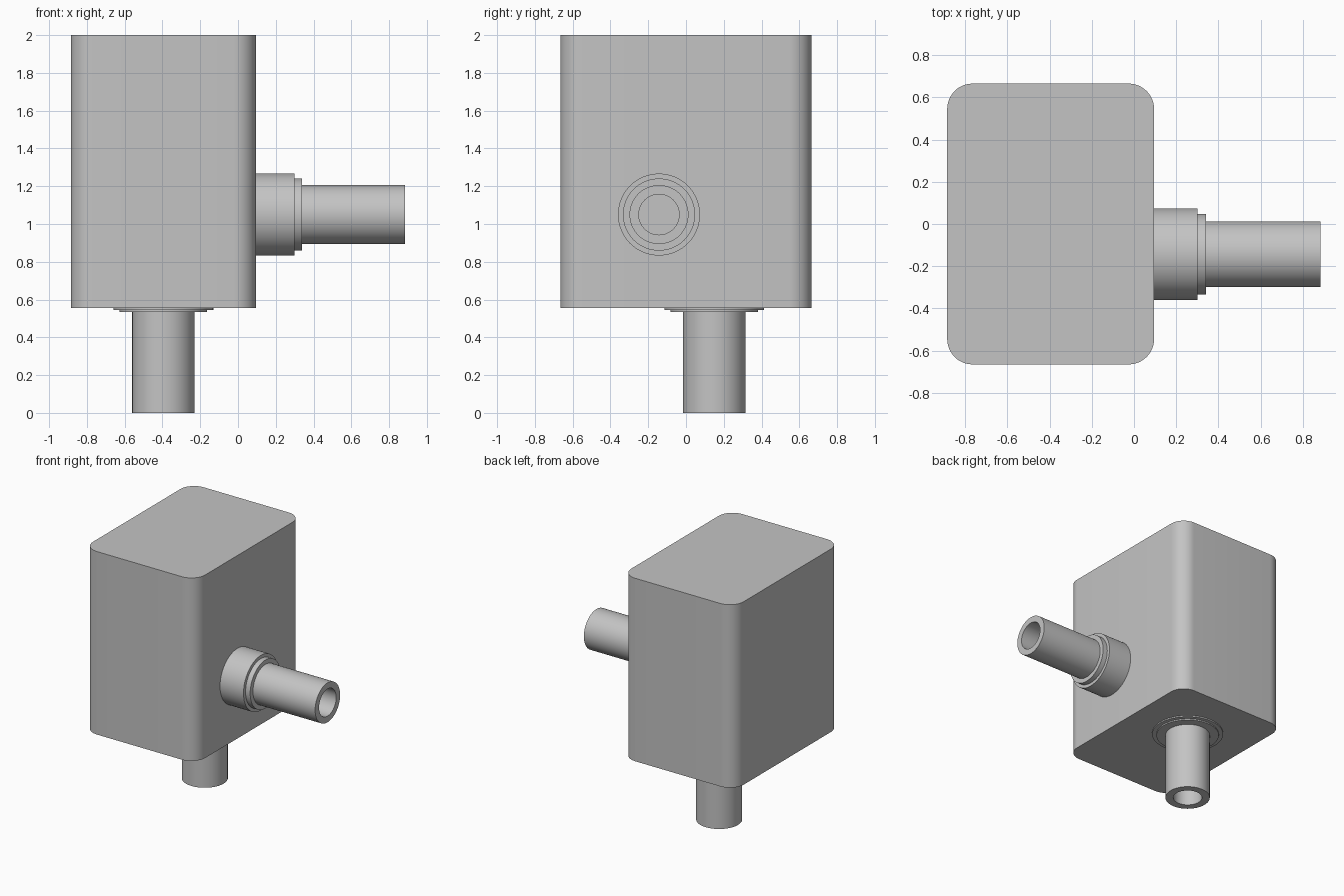
import bpy, bmesh, math
from mathutils import Matrix, Vector

default = bpy.data.objects.get("Cube")
if default:
    bpy.data.objects.remove(default, do_unlink=True)

grey = bpy.data.materials.new("plain grey")
grey.use_nodes = True
colour = (0.55, 0.55, 0.55, 1)
grey.diffuse_color = colour
grey.node_tree.nodes["Principled BSDF"].inputs["Base Color"].default_value = colour


def finish(name, bm, matrix=Matrix()):
    bmesh.ops.recalc_face_normals(bm, faces=bm.faces)
    mesh = bpy.data.meshes.new(name)
    bm.to_mesh(mesh)
    bm.free()
    mesh.materials.append(grey)
    obj = bpy.data.objects.new(name, mesh)
    obj.matrix_world = matrix
    bpy.context.collection.objects.link(obj)
    bpy.ops.object.select_all(action='DESELECT')
    obj.select_set(True)
    bpy.context.view_layer.objects.active = obj
    bpy.ops.object.shade_smooth_by_angle(angle=math.radians(30))
    return obj


def lathe(name, profile, matrix, segments=64):
    """Spin a (radius, height) profile about its local z axis."""
    bm = bmesh.new()
    verts = [bm.verts.new((r, 0, h)) for r, h in profile]
    edges = [bm.edges.new(pair) for pair in zip(verts, verts[1:])]
    bmesh.ops.spin(bm, geom=verts + edges, cent=(0, 0, 0), axis=(0, 0, 1),
                   angle=math.tau, steps=segments)
    bmesh.ops.remove_doubles(bm, verts=bm.verts, dist=0.0001)
    return finish(name, bm, matrix)


def stepped_pipe(name, matrix, collar, step, pipe, bore):
    """Collar, step and pipe are (radius, end height) pairs; the bore is blind."""
    profile = [(0, 0), (collar[0], 0), collar,
               (step[0], collar[1]), step,
               (pipe[0], step[1]), pipe,
               (bore, pipe[1]), (bore, 0.01), (0, 0.01)]
    return lathe(name, profile, matrix)


# Box body with rounded upright edges
bm = bmesh.new()
bmesh.ops.create_cube(bm, size=1)
bmesh.ops.scale(bm, vec=(0.98, 1.33, 1.445), verts=bm.verts)
upright = [e for e in bm.edges
           if abs(e.verts[0].co.z - e.verts[1].co.z) > 1]
bmesh.ops.bevel(bm, geom=upright, offset=0.12, segments=12, profile=0.5,
                affect='EDGES')
finish("box_body", bm, Matrix.Translation((-0.395, 0, 1.2775)))

# Side outlet pointing to +x
side = Matrix.Translation((0.09, -0.143, 1.05)) @ Matrix.Rotation(math.pi / 2, 4, 'Y')
stepped_pipe("side_pipe", side, (0.217, 0.21), (0.191, 0.25), (0.156, 0.793), 0.107)

# Bottom outlet pointing down
bottom = Matrix.Translation((-0.395, 0.15, 0.56)) @ Matrix.Rotation(math.pi, 4, 'X')
stepped_pipe("bottom_pipe", bottom, (0.264, 0.015), (0.232, 0.025), (0.165, 0.56), 0.107)
